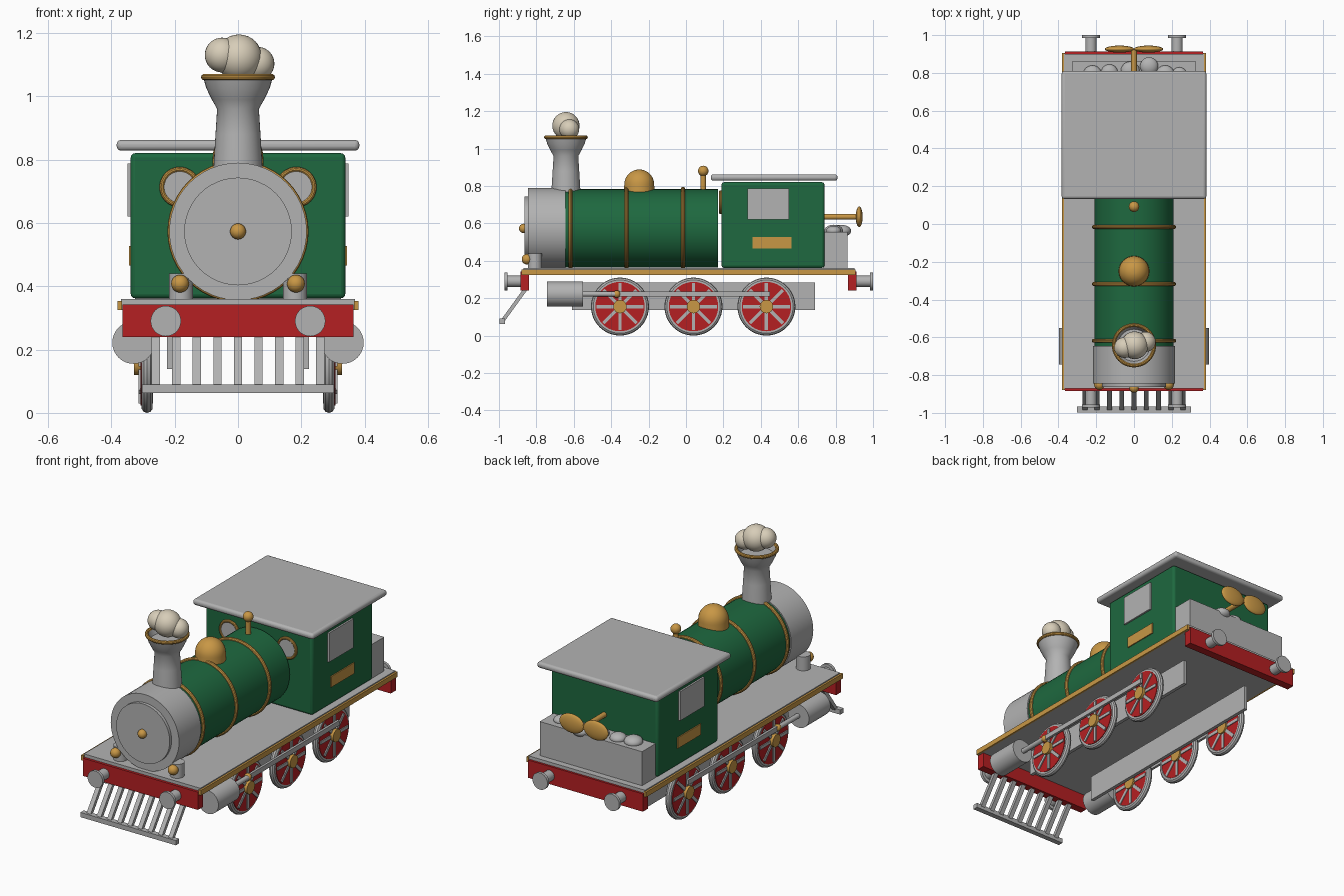
import bpy
import math
from mathutils import Vector

cube = bpy.data.objects.get("Cube")
if cube:
    bpy.data.objects.remove(cube, do_unlink=True)


def material(name, rgb):
    m = bpy.data.materials.new(name)
    m.use_nodes = True
    m.diffuse_color = (*rgb, 1)
    m.node_tree.nodes["Principled BSDF"].inputs["Base Color"].default_value = (*rgb, 1)
    return m


GREY = material("grey metal", (0.45, 0.45, 0.45))
GREEN = material("green paint", (0.013, 0.14, 0.05))
RED = material("red paint", (0.46, 0.014, 0.016))
GOLD = material("brass", (0.58, 0.31, 0.06))
CREAM = material("cream smoke", (0.68, 0.61, 0.48))

AXIS_ROT = {"x": (0, math.pi / 2, 0), "y": (math.pi / 2, 0, 0), "z": (0, 0, 0)}


def finish(name, mat, smooth=True):
    o = bpy.context.object
    o.name = name
    o.data.materials.append(mat)
    if smooth:
        bpy.ops.object.shade_smooth_by_angle(angle=math.radians(35))
    return o


def box(name, mat, x, y, z, bevel=0):
    """Box from (min, max) ranges."""
    spans = (x, y, z)
    bpy.ops.mesh.primitive_cube_add(size=1, location=[(a + b) / 2 for a, b in spans])
    o = bpy.context.object
    o.scale = [b - a for a, b in spans]
    bpy.ops.object.transform_apply(location=False, rotation=False, scale=True)
    if bevel:
        mod = o.modifiers.new("bevel", "BEVEL")
        mod.width = bevel
        mod.segments = 3
    return finish(name, mat, bool(bevel))


def cyl(name, mat, center, r, length, axis="z", sides=32):
    bpy.ops.mesh.primitive_cylinder_add(vertices=sides, radius=r, depth=length,
                                        location=center, rotation=AXIS_ROT[axis])
    return finish(name, mat)


def ball(name, mat, center, r, scale=(1, 1, 1)):
    bpy.ops.mesh.primitive_uv_sphere_add(segments=28, ring_count=16, radius=r, location=center)
    bpy.context.object.scale = scale
    return finish(name, mat)


def ring(name, mat, center, r, thick, axis="z"):
    bpy.ops.mesh.primitive_torus_add(major_radius=r, minor_radius=thick, major_segments=48,
                                     minor_segments=10, location=center, rotation=AXIS_ROT[axis])
    return finish(name, mat)


def lathe(name, mat, profile, center, sides=40):
    """Revolve (radius, height) points about a vertical axis."""
    verts, faces, n = [], [], len(profile)
    for i in range(sides):
        a = math.tau * i / sides
        verts += [(r * math.cos(a), r * math.sin(a), h) for r, h in profile]
    for i in range(sides):
        p, q = i * n, (i + 1) % sides * n
        faces += [(p + k, q + k, q + k + 1, p + k + 1) for k in range(n - 1)]
    faces.append([i * n + n - 1 for i in range(sides)])
    mesh = bpy.data.meshes.new(name)
    mesh.from_pydata(verts, [], faces)
    o = bpy.data.objects.new(name, mesh)
    bpy.context.collection.objects.link(o)
    bpy.ops.object.select_all(action="DESELECT")
    o.location = center
    o.select_set(True)
    bpy.context.view_layer.objects.active = o
    return finish(name, mat)


# Footplate, edge trim and buffer beams
box("footplate", GREY, (-0.37, 0.37), (-0.87, 0.9), (0.325, 0.36))
box("front_beam", RED, (-0.365, 0.365), (-0.885, -0.84), (0.24, 0.342))
box("rear_beam", RED, (-0.365, 0.365), (0.865, 0.912), (0.24, 0.342))

# Boiler, smokebox and brass bands
BZ = 0.573
cyl("boiler", GREEN, (0, -0.24, BZ), 0.21, 0.82, "y", 48)
cyl("smokebox", GREY, (0, -0.745, BZ), 0.217, 0.2, "y", 48)
cyl("smokebox_door", GREY, (0, -0.85, BZ), 0.17, 0.025, "y", 48)
ball("door_knob", GOLD, (0, -0.868, BZ), 0.025)
for y in (-0.618, -0.318, -0.016):
    ring("boiler_band", GOLD, (0, y, BZ), 0.212, 0.011, "y")

# Chimney and smoke puffs
CY = -0.642
lathe("chimney", GREY, [(0.079, 0.74), (0.076, 0.8), (0.071, 0.88), (0.066, 0.96),
                        (0.083, 0.99), (0.1, 1.025), (0.11, 1.06), (0.098, 1.06),
                        (0.085, 1.03)], (0, CY, 0))
ring("chimney_rim", GOLD, (0, CY, 1.06), 0.107, 0.01)
ball("smoke_middle", CREAM, (0.003, CY, 1.122), 0.073)
ball("smoke_right", CREAM, (-0.05, CY - 0.012, 1.13), 0.055)
ball("smoke_left", CREAM, (0.062, CY + 0.018, 1.103), 0.053)

# Steam dome and whistle
arc = [math.radians(d) for d in range(0, 90, 9)]
lathe("steam_dome", GOLD, [(0.082, 0.75)] + [(0.08 * math.cos(a), 0.807 + 0.081 * math.sin(a))
                                           for a in arc], (0, -0.25, 0))
cyl("whistle_stem", GOLD, (0, 0.092, 0.82), 0.015, 0.11, sides=16)
ball("whistle_ball", GOLD, (0, 0.092, 0.88), 0.028)

# Cab, roof and rear bunker
box("cab", GREEN, (-0.339, 0.339), (0.19, 0.74), (0.362, 0.82), 0.014)
box("roof", GREY, (-0.383, 0.383), (0.133, 0.81), (0.828, 0.862), 0.014)
box("bunker", GREY, (-0.325, 0.325), (0.735, 0.863), (0.355, 0.555))
for x, y, r in ((-0.22, 0.79, 0.05), (-0.13, 0.8, 0.045), (-0.02, 0.81, 0.05),
                (0.08, 0.835, 0.048), (0.165, 0.79, 0.05), (0.24, 0.79, 0.04)):
    ball("coal_lump", GREY, (x, y, 0.56), r, (1, 1, 0.65))

# Winding key
cyl("key_shaft", GOLD, (0, 0.83, 0.635), 0.015, 0.2, "y", 16)

# Cowcatcher
top, foot = Vector((0, -0.86, 0.245)), Vector((0, -0.982, 0.077))
mid, slope = (top + foot) / 2, top - foot
for i in range(9):
    bar = box("cowcatcher_bar", GREY, (-0.013, 0.013), (-0.01, 0.01),
              (-slope.length / 2, slope.length / 2))
    bar.location = (-0.26 + 0.065 * i, mid.y, mid.z)
    bar.rotation_euler = (-math.atan2(slope.y, slope.z), 0, 0)
box("cowcatcher_rail", GREY, (-0.303, 0.303), (-0.997, -0.967), (0.063, 0.09))


def wheel(s, y):
    z, r = 0.155, 0.137
    ring("wheel_tyre", GREY, (s * 0.287, y, z), r, 0.018, "x")
    cyl("wheel_disc", RED, (s * 0.29, y, z), 0.132, 0.036, "x", 40)
    for k in range(4):
        spoke = box("wheel_spokes", GREY, (-0.023, 0.023), (-0.009, 0.009), (-0.125, 0.125))
        spoke.location = (s * 0.291, y, z)
        spoke.rotation_euler = (k * math.pi / 4, 0, 0)
    cyl("wheel_hub", GOLD, (s * 0.294, y, z), 0.036, 0.07, "x", 24)


for s in (-1, 1):
    def side(a, b):
        return tuple(sorted((s * a, s * b)))

    box("edge_trim", GOLD, side(0.366, 0.381), (-0.88, 0.905), (0.325, 0.354))
    # Cab fittings
    box("side_window", GREY, side(0.335, 0.349), (0.33, 0.55), (0.62, 0.787))
    box("side_plate", GOLD, side(0.335, 0.345), (0.355, 0.565), (0.465, 0.527))
    cyl("front_window", GREY, (s * 0.184, 0.187, 0.713), 0.056, 0.014, "y")
    ring("front_window_frame", GOLD, (s * 0.184, 0.184, 0.713), 0.056, 0.008, "y")
    ball("key_lobe", GOLD, (s * 0.077, 0.926, 0.635), 0.078, (1, 0.24, 0.7))
    # Lamps
    cyl("lamp_post", GREY, (s * 0.18, -0.808, 0.398), 0.038, 0.084)
    ball("lamp", GOLD, (s * 0.183, -0.85, 0.408), 0.028)
    # Buffers at both ends
    for y0, y1, y2 in ((-0.88, -0.955, -0.971), (0.905, 0.984, 1.0)):
        cyl("buffer_shaft", GREY, (s * 0.228, (y0 + y1) / 2, 0.29), 0.03, abs(y1 - y0), "y", 24)
        cyl("buffer_head", GREY, (s * 0.228, (y1 + y2) / 2, 0.29), 0.048, abs(y2 - y1), "y")
    # Running gear
    box("frame_plate", GREY, side(0.205, 0.225), (-0.61, 0.69), (0.138, 0.283))
    for y in (-0.353, 0.04, 0.43):
        wheel(s, y)
    cyl("steam_cylinder", GREY, (s * 0.33, -0.647, 0.222), 0.067, 0.195, "y")
    cyl("piston_rod", GREY, (s * 0.325, -0.46, 0.222), 0.014, 0.2, "y", 16)
    ball("crosshead", GOLD, (s * 0.322, -0.37, 0.222), 0.02)
    box("coupling_rod", GREY, side(0.317, 0.331), (-0.37, 0.45), (0.208, 0.236))
